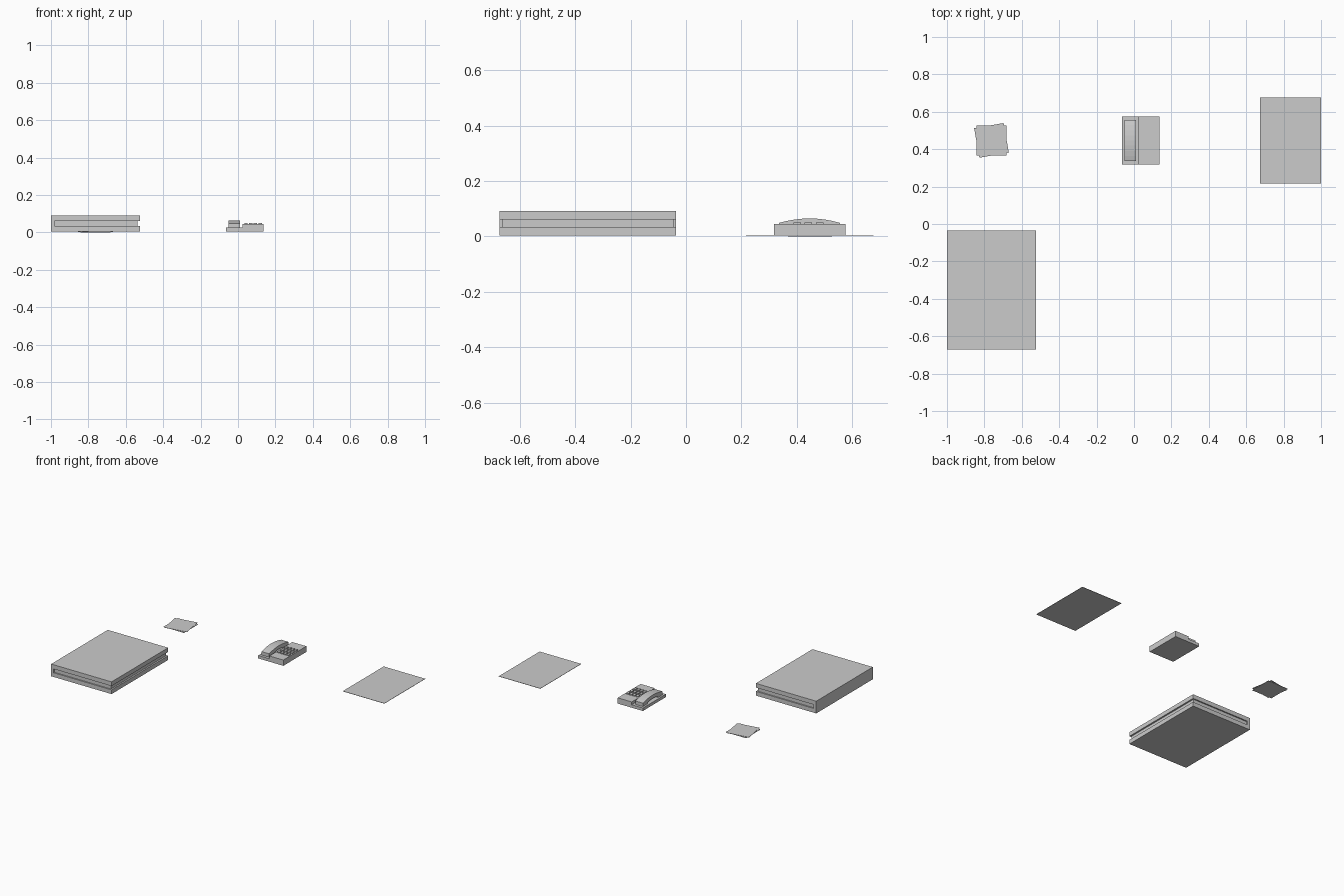
import bpy, bmesh, math
from mathutils import Matrix, Vector

if "Cube" in bpy.data.objects:
    bpy.data.objects.remove(bpy.data.objects["Cube"])


def box(bm, x0, x1, y0, y1, z0, z1):
    size = Vector((x1 - x0, y1 - y0, z1 - z0))
    mid = Vector((x0 + x1, y0 + y1, z0 + z1)) / 2
    bmesh.ops.create_cube(bm, size=1, matrix=Matrix.Translation(mid) @ Matrix.Diagonal((*size, 1)))


def finish(name, bm):
    bmesh.ops.recalc_face_normals(bm, faces=bm.faces)
    mesh = bpy.data.meshes.new(name)
    bm.to_mesh(mesh)
    bm.free()
    ob = bpy.data.objects.new(name, mesh)
    bpy.context.collection.objects.link(ob)
    return ob


def boxes(name, *dims):
    bm = bmesh.new()
    for d in dims:
        box(bm, *d)
    return finish(name, bm)


def extrude(name, points, axis, start, end):
    """Closed profile extruded along x (profile y,z) or y (profile x,z)."""
    bm = bmesh.new()
    place = (lambda a, b: (start, a, b)) if axis == 'X' else (lambda a, b: (a, start, b))
    face = bm.faces.new([bm.verts.new(place(a, b)) for a, b in points])
    new = bmesh.ops.extrude_face_region(bm, geom=[face])['geom']
    d = end - start
    bmesh.ops.translate(bm, verts=[g for g in new if isinstance(g, bmesh.types.BMVert)],
                        vec=(d, 0, 0) if axis == 'X' else (0, d, 0))
    return finish(name, bm)


Z = 0.004  # level of the desk-top items above the lowest note

# Thick binder: C-shaped cover with spine on the left, recessed page block
extrude("binder_cover", [(-1, Z), (-0.525, Z), (-0.525, 0.034), (-0.98, 0.034),
                         (-0.98, 0.061), (-0.525, 0.061), (-0.525, 0.091), (-1, 0.091)],
        'Y', -0.672, -0.036)
boxes("binder_pages", (-0.98, -0.536, -0.663, -0.045, 0.034, 0.061))

# Two overlapping square notes, the upper one turned
for name, z, ang in (("lower_note", 0.0, 0), ("upper_note", 0.003, 10)):
    note = boxes(name, (-0.08, 0.08, -0.08, 0.08, 0, 0.002))
    note.location = (-0.762, 0.447, z)
    note.rotation_euler.z = math.radians(ang)

# Paper sheet
boxes("paper_sheet", (0.673, 1.0, 0.217, 0.677, Z, 0.006))

# Telephone base: low shelf for the handset, raised keypad block
extrude("phone_base", [(-0.063, Z), (0.135, Z), (0.135, 0.045), (0.025, 0.045),
                       (0.025, 0.025), (-0.063, 0.025)], 'Y', 0.317, 0.575)

# Handset: arched top, shallow arch underneath between the two ends
yc, half = 0.446, 0.11
top = [(yc + half * t, 0.065 - 0.016 * t * t) for t in (-1, -0.75, -0.5, -0.25, 0, 0.25, 0.5, 0.75, 1)]
under = [(yc + 0.055 * t, 0.041 - 0.008 * t * t) for t in (1, 0.5, 0, -0.5, -1)]
ends = [(yc + half, 0.025), (yc + 0.06, 0.025)]
profile = top + ends + under + [(yc - 0.06, 0.025), (yc - half, 0.025)]
extrude("handset", profile, 'X', -0.05, 0.01)

# Keypad: four rows of three keys
boxes("keypad_keys", *[(x, x + 0.018, y, y + 0.027, 0.044, 0.051)
                       for x in (0.034, 0.059, 0.084, 0.109)
                       for y in (0.388, 0.428, 0.468)])
